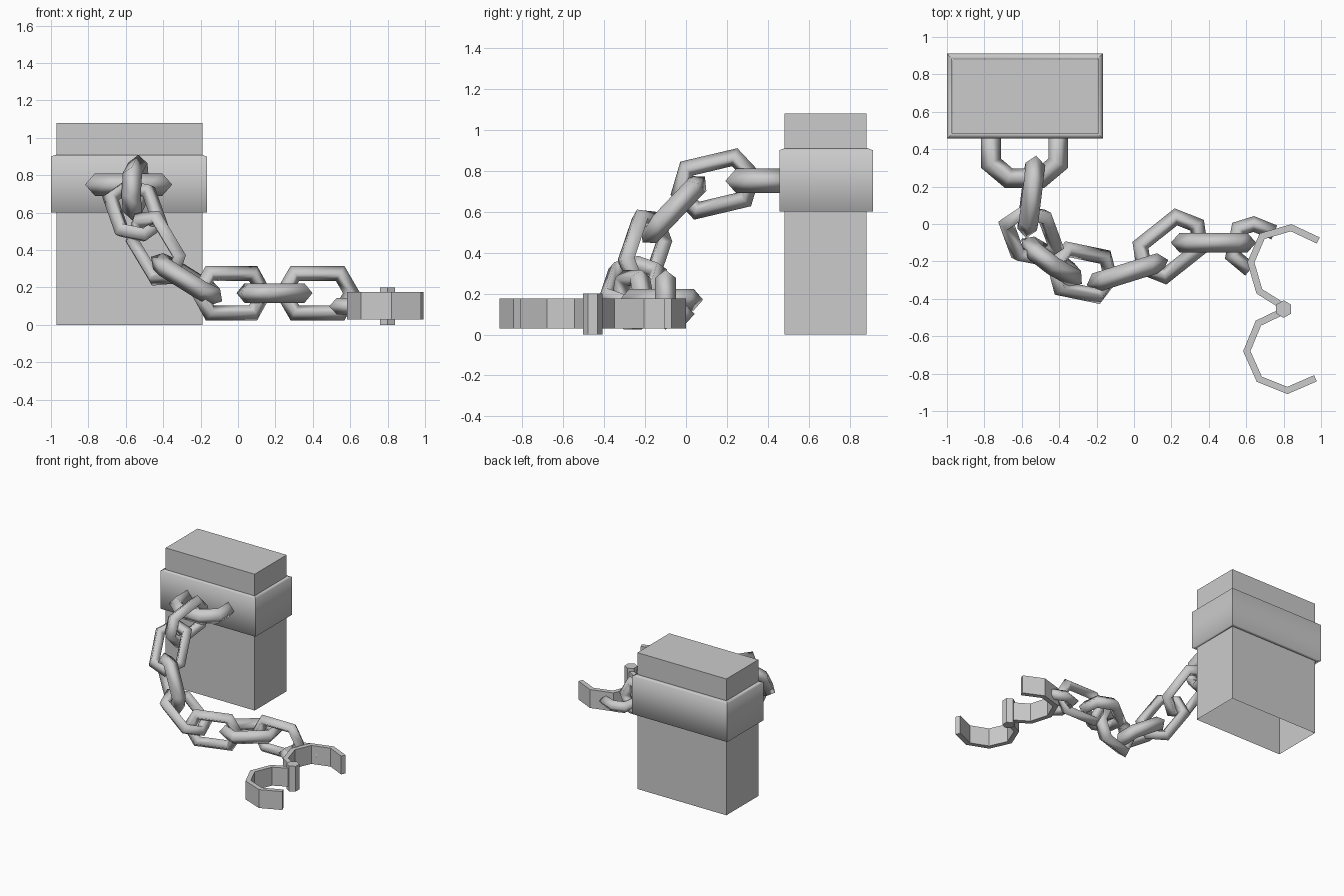
import bpy, bmesh, math
from mathutils import Vector

old = bpy.data.objects.get("Cube")
if old:
    bpy.data.objects.remove(old, do_unlink=True)

grey = bpy.data.materials.new("iron_grey")
grey.use_nodes = True
colour = (0.6, 0.6, 0.6, 1)
grey.diffuse_color = colour
grey.node_tree.nodes["Principled BSDF"].inputs["Base Color"].default_value = colour


def finish(name, bm, smooth=False):
    bmesh.ops.recalc_face_normals(bm, faces=bm.faces)
    for f in bm.faces:
        f.smooth = smooth
    mesh = bpy.data.meshes.new(name)
    bm.to_mesh(mesh)
    bm.free()
    mesh.materials.append(grey)
    obj = bpy.data.objects.new(name, mesh)
    bpy.context.collection.objects.link(obj)
    return obj


def bridge(bm, rings, closed):
    """Skin a row of equal rings; close it into a loop or cap the ends."""
    n = len(rings[0])
    pairs = list(zip(rings, rings[1:]))
    if closed:
        pairs.append((rings[-1], rings[0]))
    for a, b in pairs:
        for i in range(n):
            j = (i + 1) % n
            bm.faces.new((a[i], a[j], b[j], b[i]))
    if not closed:
        bm.faces.new(rings[0])
        bm.faces.new(rings[-1])


def miters(path):
    """Sideways mitre vector at each point of an open flat path."""
    up, out = Vector((0, 0, 1)), []
    for i, p in enumerate(path):
        a = (p - path[max(i - 1, 0)]).normalized()
        b = (path[min(i + 1, len(path) - 1)] - p).normalized()
        t = (a + b).normalized()
        ref = b if b.length else a
        out.append(t.cross(up) / max(t.dot(ref), 0.5))
    return out


def sweep(name, points, z, section, smooth):
    """Sweep a (sideways, up) section along a flat path at height z."""
    path = [Vector((x, y, z)) for x, y in points]
    bm = bmesh.new()
    rings = [[bm.verts.new(p + m * s + Vector((0, 0, h))) for s, h in section]
             for p, m in zip(path, miters(path))]
    bridge(bm, rings, False)
    return finish(name, bm, smooth)


def diamond(w, h):
    return [(w, 0), (0, h), (-w, 0), (0, -h)]


def chain_link(name, centre, axis, width):
    """Long six-cornered ring with a diamond section."""
    u = Vector(axis).normalized()
    v = Vector(width)
    v = (v - u * v.dot(u)).normalized()
    n = u.cross(v)
    bm, rings = bmesh.new(), []
    for k in range(6):
        c, s = math.cos(k * math.pi / 3), math.sin(k * math.pi / 3)
        out = u * c + v * s
        stretch = 0.06 * (1 if c > 0 else -1)
        p = Vector(centre) + out * 0.122 + u * stretch
        rings.append([bm.verts.new(p + out * a * 1.15 + n * b)
                      for a, b in diamond(0.04, 0.052)])
    bridge(bm, rings, True)
    finish(name, bm, True)


# Post, open underneath
bm = bmesh.new()
bmesh.ops.create_cube(bm, size=1)
for v in bm.verts:
    v.co = (v.co.x * 0.78 - 0.58, v.co.y * 0.4 + 0.68, (v.co.z + 0.5) * 1.08)
bmesh.ops.delete(bm, geom=[f for f in bm.faces if f.calc_center_median().z < 0.01],
                 context="FACES_ONLY")
finish("post", bm)

# Collar: smooth up and down, sharp at its four upright corners
bm, rings = bmesh.new(), []
for hx, hy, z in ((0.39, 0.2, 0.6), (0.417, 0.228, 0.6),
                  (0.417, 0.228, 0.9), (0.39, 0.2, 0.91)):
    rings.append([bm.verts.new((-0.583 + sx * hx, 0.684 + sy * hy, z))
                  for sx, sy in ((-1, -1), (1, -1), (1, 1), (-1, 1))])
bridge(bm, rings, True)
for a, b in zip(rings, rings[1:]):
    for p, q in zip(a, b):
        bm.edges.get((p, q)).smooth = False
finish("collar", bm, True)

# Staple fixed to the collar
half = [(0.18, 0.52), (0.18, 0.325), (0.085, 0.245)]
sweep("staple", [(-0.585 - x, y) for x, y in half] +
      [(-0.585 + x, y) for x, y in reversed(half)], 0.75, diamond(0.053, 0.06), True)

# Chain: centre, long axis, width direction
links = [
    ((-0.55, 0.145, 0.735), (0.12, 0.97, 0.23), (0, -0.23, 0.97)),
    ((-0.55, -0.06, 0.61), (-0.07, 0.19, 0.2), (1, 0.17, 0.18)),
    ((-0.44, -0.2, 0.41), (0.49, -0.28, -0.82), (0.62, -0.55, 0.57)),
    ((-0.275, -0.26, 0.245), (0.24, -0.05, -0.15), (0.17, 0.98, 0)),
    ((-0.035, -0.26, 0.17), (0.45, 0.14, 0), (0, 0, 1)),
    ((0.195, -0.12, 0.17), (0.78, 0.62, 0), (-0.62, 0.78, 0)),
    ((0.425, -0.1, 0.17), (1, 0, 0), (0, 0, 1)),
]
for i, (centre, axis, width) in enumerate(links):
    chain_link(f"chain_link_{i + 1}", centre, axis, width)

# Loop fixed to the outside of the cuff
sweep("cuff_loop", [(0.75, -0.045), (0.64, 0), (0.56, -0.025),
                    (0.53, -0.17), (0.62, -0.245)], 0.1, diamond(0.04, 0.045), True)

# Two open cuff halves and the hinge pin between them
band = [(0.018, -0.073), (0.018, 0.073), (-0.018, 0.073), (-0.018, -0.073)]
sweep("cuff_back", [(0.985, -0.088), (0.84, -0.02), (0.685, -0.065),
                    (0.625, -0.205), (0.67, -0.36), (0.79, -0.435)], 0.102, band, False)
sweep("cuff_front", [(0.79, -0.47), (0.665, -0.53), (0.603, -0.68),
                     (0.67, -0.83), (0.82, -0.89), (0.97, -0.825)], 0.102, band, False)
bm = bmesh.new()
rings = [[bm.verts.new((0.8 + 0.047 * math.sin(k * math.pi / 3),
                        -0.455 + 0.047 * math.cos(k * math.pi / 3), z))
          for k in range(6)] for z in (0, 0.2)]
bridge(bm, rings, False)
finish("hinge_pin", bm)
